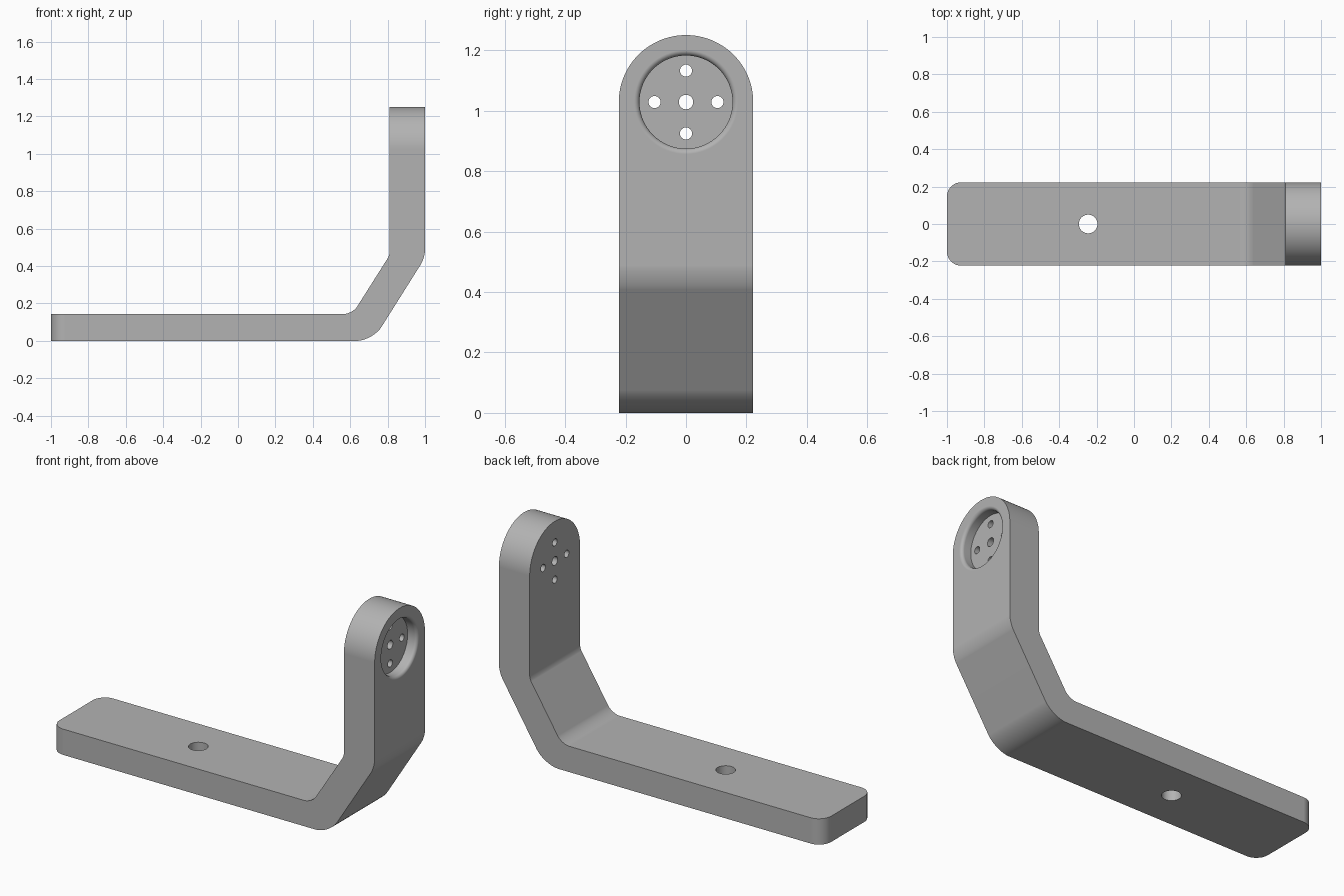
import bpy, bmesh, math
from mathutils import Matrix, Vector

if "Cube" in bpy.data.objects:
    bpy.data.objects.remove(bpy.data.objects["Cube"])

HALF_W = 0.2225   # half width of the bar
PIVOT_Z = 1.0285  # centre of the rounded head

grey = bpy.data.materials.new("plain_grey")
grey.diffuse_color = (0.45, 0.45, 0.45, 1)
grey.use_nodes = True
grey.node_tree.nodes["Principled BSDF"].inputs["Base Color"].default_value = grey.diffuse_color


def add_object(name, bm):
    bmesh.ops.recalc_face_normals(bm, faces=bm.faces)
    mesh = bpy.data.meshes.new(name)
    bm.to_mesh(mesh)
    bm.free()
    mesh.materials.append(grey)
    obj = bpy.data.objects.new(name, mesh)
    bpy.context.collection.objects.link(obj)
    return obj


def round_edges(bm, test, offset, segments):
    """Round every edge whose two end points pass the test."""
    edges = [e for e in bm.edges if all(test(v.co) for v in e.verts)]
    bmesh.ops.bevel(bm, geom=edges, offset=offset, offset_type='OFFSET',
                    segments=segments, profile=0.5, affect='EDGES', clamp_overlap=False)


def at(x, z):
    return lambda c: abs(c.x - x) < 1e-4 and abs(c.z - z) < 1e-4


def turned(name, profile, matrix, segments=64):
    """Closed turned solid from (radius, height) points."""
    bm = bmesh.new()
    rings = [[bm.verts.new(matrix @ Vector((r * math.cos(2 * math.pi * i / segments),
                                            r * math.sin(2 * math.pi * i / segments), h)))
              for i in range(segments)] for r, h in profile]
    for a, b in zip(rings, rings[1:]):
        for i in range(segments):
            j = (i + 1) % segments
            bm.faces.new((a[i], a[j], b[j], b[i]))
    bm.faces.new(rings[0])
    bm.faces.new(rings[-1])
    obj = add_object(name, bm)
    obj.hide_render = True
    return obj


# Bent bar: side profile extruded across the width
profile = [(-1, 0), (0.72, 0), (1, 0.445), (1, 1.25),
           (0.81, 1.25), (0.81, 0.457), (0.612, 0.144), (-1, 0.144)]
bm = bmesh.new()
face = bm.faces.new([bm.verts.new((x, -HALF_W, z)) for x, z in profile])
ext = bmesh.ops.extrude_face_region(bm, geom=[face])
bmesh.ops.translate(bm, vec=(0, 2 * HALF_W, 0),
                    verts=[g for g in ext["geom"] if isinstance(g, bmesh.types.BMVert)])
bmesh.ops.recalc_face_normals(bm, faces=bm.faces)

# Rounded bends
for x, z, radius in [(0.72, 0, 0.16), (0.612, 0.144, 0.085),
                     (1, 0.445, 0.15), (0.81, 0.457, 0.06)]:
    round_edges(bm, at(x, z), radius * math.tan(math.radians(28.9 if z < 0.3 else 16)), 10)

# Rounded foot corners and fully rounded head
for side in (-1, 1):
    round_edges(bm, lambda c: c.x < -0.999 and c.y * side > HALF_W - 1e-4, 0.075, 10)
for side in (-1, 1):
    round_edges(bm, lambda c: c.z > 1.249 and c.y * side > HALF_W - 1e-4, HALF_W - 0.0005, 24)
bmesh.ops.remove_doubles(bm, verts=bm.verts, dist=0.0012)
bracket = add_object("bracket", bm)

# Cutters: head recess with a softened rim, screw holes, foot hole
head = Matrix.Translation((1, 0, PIVOT_Z)) @ Matrix.Rotation(math.pi / 2, 4, 'Y')
rim = 0.018
recess = [(0.154, -0.06)] + [
    (0.154 + rim * (1 - math.cos(a)), -rim + rim * math.sin(a))
    for a in [math.pi / 2 * k / 6 for k in range(6)]]
recess += [(0.154 + rim, 0.0), (0.154 + rim, 0.05)]
cutters = [turned("recess_cutter", recess, head)]
for k, (y, z, r) in enumerate([(0, 0, 0.024), (0.104, 0, 0.02), (-0.104, 0, 0.02),
                               (0, 0.104, 0.02), (0, -0.104, 0.02)]):
    cutters.append(turned(f"screw_hole_cutter_{k}", [(r, -0.4), (r, 0.2)],
                          Matrix.Translation((0, y, z)) @ head, 32))
cutters.append(turned("foot_hole_cutter", [(0.05, -0.2), (0.05, 0.4)],
                      Matrix.Translation((-0.245, 0, 0)), 48))

bpy.context.view_layer.objects.active = bracket
bracket.select_set(True)
for c in cutters:
    mod = bracket.modifiers.new("cut", 'BOOLEAN')
    mod.operation, mod.solver, mod.object = 'DIFFERENCE', 'EXACT', c
    bpy.ops.object.modifier_apply(modifier=mod.name)
for c in cutters:
    bpy.data.objects.remove(c, do_unlink=True)

# Smooth rounds, flat large faces
bpy.ops.object.select_all(action='DESELECT')
bracket.select_set(True)
bpy.ops.object.shade_smooth_by_angle(angle=math.radians(30))
weighted = bracket.modifiers.new("weighted", 'WEIGHTED_NORMAL')
weighted.keep_sharp = True
